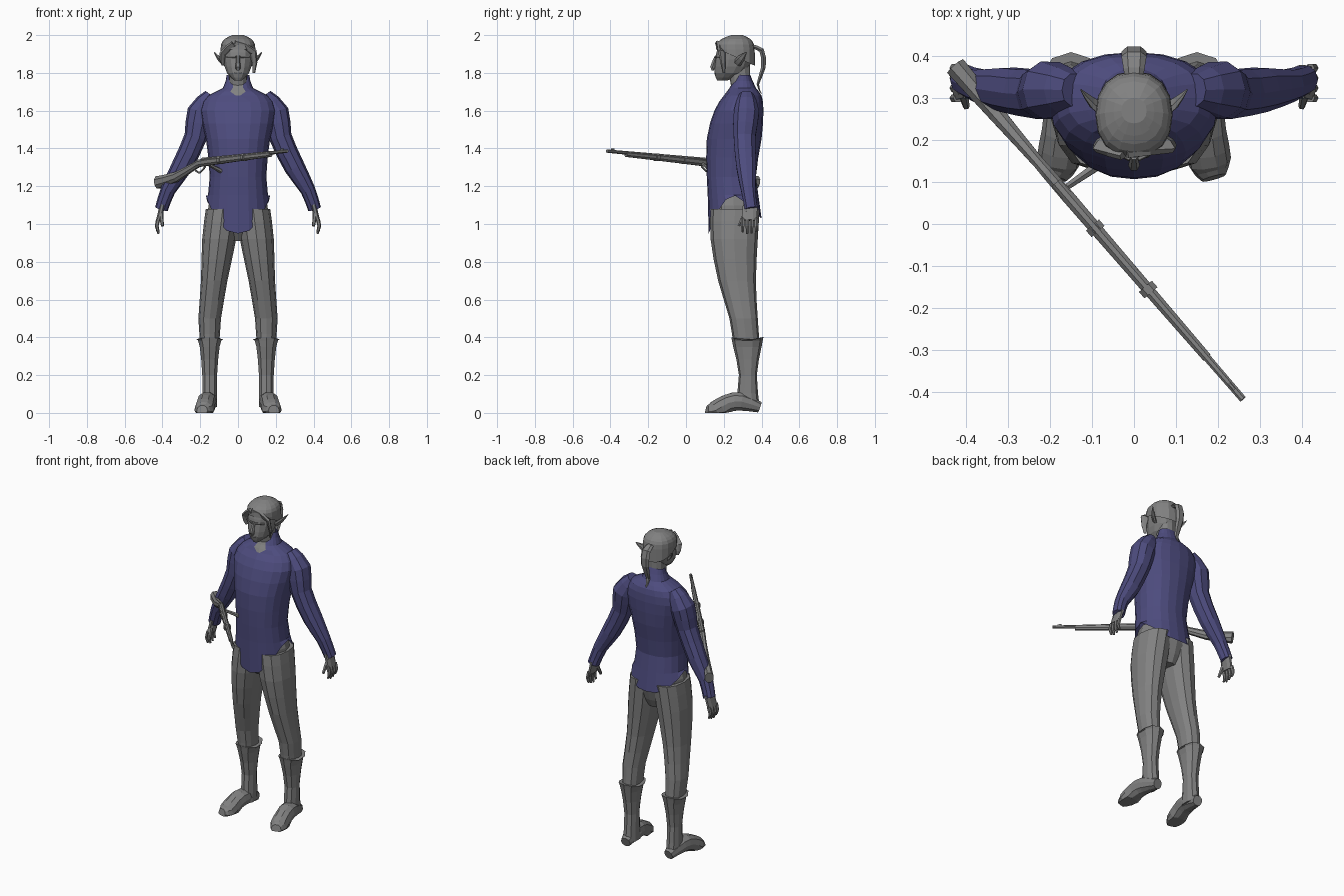
import bpy, bmesh, math
from mathutils import Vector

cube = bpy.data.objects.get("Cube")
if cube:
    bpy.data.objects.remove(cube, do_unlink=True)


def material(name, red, green, blue):
    mat = bpy.data.materials.new(name)
    mat.use_nodes = True
    color = (red, green, blue, 1)
    mat.diffuse_color = color
    mat.node_tree.nodes["Principled BSDF"].inputs["Base Color"].default_value = color
    return mat


GRAY = material("plain gray", .22, .22, .22)
BLUE = material("shirt blue", .075, .072, .21)


def refine(stations):
    """Insert a smoothly interpolated station between each neighbouring pair."""
    last = len(stations) - 1
    result = [stations[0]]
    for i in range(last):
        before, start = stations[max(i - 1, 0)], stations[i]
        end, after = stations[i + 1], stations[min(i + 2, last)]
        result.append([(9 * (b + c) - a - d) / 16
                       for a, b, c, d in zip(before, start, end, after)])
        result.append(end)
    return result


def rounded(step, sides):
    """Point on a slightly squared unit circle, starting at the front."""
    angle = math.tau * step / sides - math.pi / 2
    c, s = math.cos(angle), math.sin(angle)
    return math.copysign(abs(c) ** .9, c), math.copysign(abs(s) ** .9, s)


def skin_rings(name, rings, mat, mirror, closed=True):
    """Bridge a list of point rings into one mesh object."""
    bm = bmesh.new()
    loops = [[bm.verts.new(point) for point in ring] for ring in rings]
    for low, high in zip(loops, loops[1:]):
        for i in range(len(low)):
            bm.faces.new((low[i - 1], low[i], high[i], high[i - 1]))
    if closed:
        bm.faces.new(loops[0])
        bm.faces.new(loops[-1])
    bmesh.ops.recalc_face_normals(bm, faces=bm.faces)
    mesh = bpy.data.meshes.new(name)
    bm.to_mesh(mesh)
    bm.free()
    mesh.materials.append(mat)
    obj = bpy.data.objects.new(name, mesh)
    bpy.context.collection.objects.link(obj)
    if mirror:
        obj.modifiers.new("Mirror", "MIRROR").use_mirror_merge = False
    return obj


def column(name, stations, mat=GRAY, sides=12, centre=None, closed=True):
    """Level rings given as height, half width, front y, back y."""
    rings = []
    for z, half, front, back in refine(stations):
        middle = centre(z) if centre else 0
        ring = []
        for i in range(sides):
            c, s = rounded(i, sides)
            ring.append((middle + half * c, (front + back + (back - front) * s) / 2, z))
        rings.append(ring)
    return skin_rings(name, rings, mat, centre is not None, closed)


def tube(name, stations, mat=GRAY, sides=8, side=(1, 0, 0), depth=1, mirror=False):
    """Rings square to a path given as x, y, z, half width; depth scales the other half."""
    path = refine(stations)
    centres = [Vector(station[:3]) for station in path]
    rings = []
    for i, middle in enumerate(centres):
        along = (centres[min(i + 1, len(path) - 1)] - centres[max(i - 1, 0)]).normalized()
        across = Vector(side)
        across = (across - along * across.dot(along)).normalized()
        other = along.cross(across) * depth
        ring = []
        for k in range(sides):
            c, s = rounded(k + .5, sides)
            point = middle + (across * c + other * s) * path[i][-1]
            point.z = max(point.z, 0)
            ring.append(point)
        rings.append(ring)
    return skin_rings(name, rings, mat, mirror)


# Shirt with a standing collar and curved tails
shirt = column("shirt", [
    (1.08, .17, .12, .4), (1.25, .15, .11, .37), (1.45, .17, .11, .4), (1.6, .2, .15, .41),
    (1.68, .16, .2, .4), (1.72, .08, .23, .37), (1.79, .06, .27, .34)],
    mat=BLUE, sides=20, closed=False)
shirt.data.materials.append(GRAY)
for vert in shirt.data.vertices:
    spot = vert.co
    reach = abs(spot.x) / .17
    if spot.z < 1.1:
        spot.z = .95 + .2 * reach ** 2.5 if spot.y < .27 else 1.03 + .1 * reach ** 3
    elif abs(spot.z - 1.68) < .01 and abs(spot.x) < .07 and spot.y < .27:
        spot.x *= .2
# Bare throat in the open collar
for face in shirt.data.polygons:
    middle = face.center
    if middle.z > 1.685 and abs(middle.x) < .03 and middle.y < .28:
        face.material_index = 1

# Sleeves
tube("sleeves", [
    (.14, .32, 1.68, .04), (.2, .32, 1.59, .07), (.225, .31, 1.46, .06),
    (.3, .32, 1.3, .055), (.37, .33, 1.18, .04), (.405, .345, 1.08, .035)],
    mat=BLUE, sides=10, mirror=True)

# Hands
tube("palms", [(.4, .34, 1.1, .015), (.42, .335, 1.02, .015)], depth=2.8, mirror=True)
for i, finger in enumerate(("index", "middle", "ring", "little")):
    y = .3 + i * .024
    tip = .945 + abs(i - 1.3) * .01
    tube(finger + "_fingers", [(.42, y, 1.03, .011), (.43, y, .99, .01), (.42, y, tip, .006)],
         sides=6, mirror=True)
tube("thumbs", [(.41, .32, 1.07, .014), (.4, .28, .99, .008)], sides=6, mirror=True)


# Trousers and boots share one leg line that leans in towards the hips
def leg_line(z):
    return .15 - .12 * max(z - .5, 0)


column("trouser_seat", [(1.15, .14, .14, .36), (1.03, .16, .13, .385), (.91, .05, .2, .34)])
column("trouser_legs", [
    (1.08, .09, .13, .39), (.92, .09, .13, .38), (.7, .07, .17, .37),
    (.5, .06, .23, .38), (.36, .05, .25, .39)], centre=leg_line)
boots = column("boot_shafts", [
    (.4, .073, .24, .41), (.35, .055, .25, .4), (.2, .041, .28, .375), (.03, .042, .26, .39)],
    sides=10, centre=leg_line)
for vert in boots.data.vertices:
    if vert.co.z > .39:
        vert.co.z += .25 * abs(vert.co.y - .32) - .02
tube("feet", [(.15, .39, .03, .03), (.16, .29, .06, .05), (.17, .22, .05, .05),
              (.18, .15, .01, .052), (.19, .11, .01, .03)], sides=10, mirror=True)

# Neck and head
column("neck", [(1.66, .05, .25, .34), (1.84, .05, .22, .34)])
column("head", [
    (1.76, .02, .165, .22), (1.8, .06, .15, .31), (1.87, .08, .155, .35),
    (1.94, .08, .17, .35), (1.97, .06, .2, .33)], sides=14)
tube("nose", [(0, .16, 1.89, .008), (0, .14, 1.83, .014), (0, .15, 1.82, .01)], sides=6)
tube("lips", [(-.025, .165, 1.8, .003), (0, .15, 1.8, .007), (.025, .165, 1.8, .003)], sides=6)
tube("brows", [(.01, .155, 1.885, .006), (.06, .18, 1.885, .005)], sides=6, mirror=True)
tube("pointed_ears", [(.07, .27, 1.85, .022), (.1, .29, 1.875, .02), (.127, .32, 1.91, .003)],
     sides=6, side=(0, 1, -1), depth=.4, mirror=True)

# Hair swept back from a side parting
hair = column("hair", [(1.9, .092, .16, .365), (1.95, .09, .16, .36),
                       (1.98, .07, .19, .34), (2, .03, .24, .3)], sides=16, closed=False)
for vert in hair.data.vertices:
    if vert.co.z < 1.91:
        vert.co.z = 1.93 - .45 * (vert.co.y - .16)
column("crown", [(1.99, .05, .21, .32), (2, .03, .24, .3)], sides=16)
tube("right_lock", [(-.02, .17, 1.95, .012), (-.08, .19, 1.9, .012), (-.08, .2, 1.84, .004)],
     sides=6, side=(1, -1, 0), depth=2)
tube("left_lock", [(-.02, .17, 1.95, .012), (.08, .19, 1.91, .013), (.084, .2, 1.8, .004)],
     sides=6, side=(1, 1, 0), depth=2)
tube("ponytail", [(0, .34, 1.94, .02), (0, .4, 1.92, .03), (0, .41, 1.83, .027),
                  (0, .38, 1.74, .015), (0, .4, 1.69, .004)], sides=6, depth=.5)


# Rifle, laid out along its own length from butt to muzzle
def rifle_part(name, stations, **shape):
    path = [(-.425 + .665 * t, .375 - .77 * t, z, half) for t, z, half in stations]
    return tube(name, path, side=(.77, .665, 0), **shape)


def bore(t):
    return 1.298 + .08 * t


rifle_part("rifle_stock", [(0, 1.22, .027), (.15, 1.25, .021), (.3, 1.31, .015),
                           (.4, bore(.4), .017), (.9, bore(.9), .012)], depth=1.3)
rifle_part("rifle_barrel", [(.36, bore(.5), .014), (1.03, bore(1.1), .009)])
for label, t in (("rear", .5), ("front", .69)):
    rifle_part(label + "_band", [(t + end, bore(t), .022) for end in (-.01, .01)])
rifle_part("front_sight", [(t, bore(1.2), .004) for t in (.98, 1)], sides=4, depth=2)
rifle_part("trigger_guard", [(.29, 1.295, .005), (.33, 1.27, .005), (.38, 1.305, .005)], sides=4)
tube("bolt_handle", [(-.165, .085, 1.32, .008), (-.09, .137, 1.28, .012)], sides=6)
